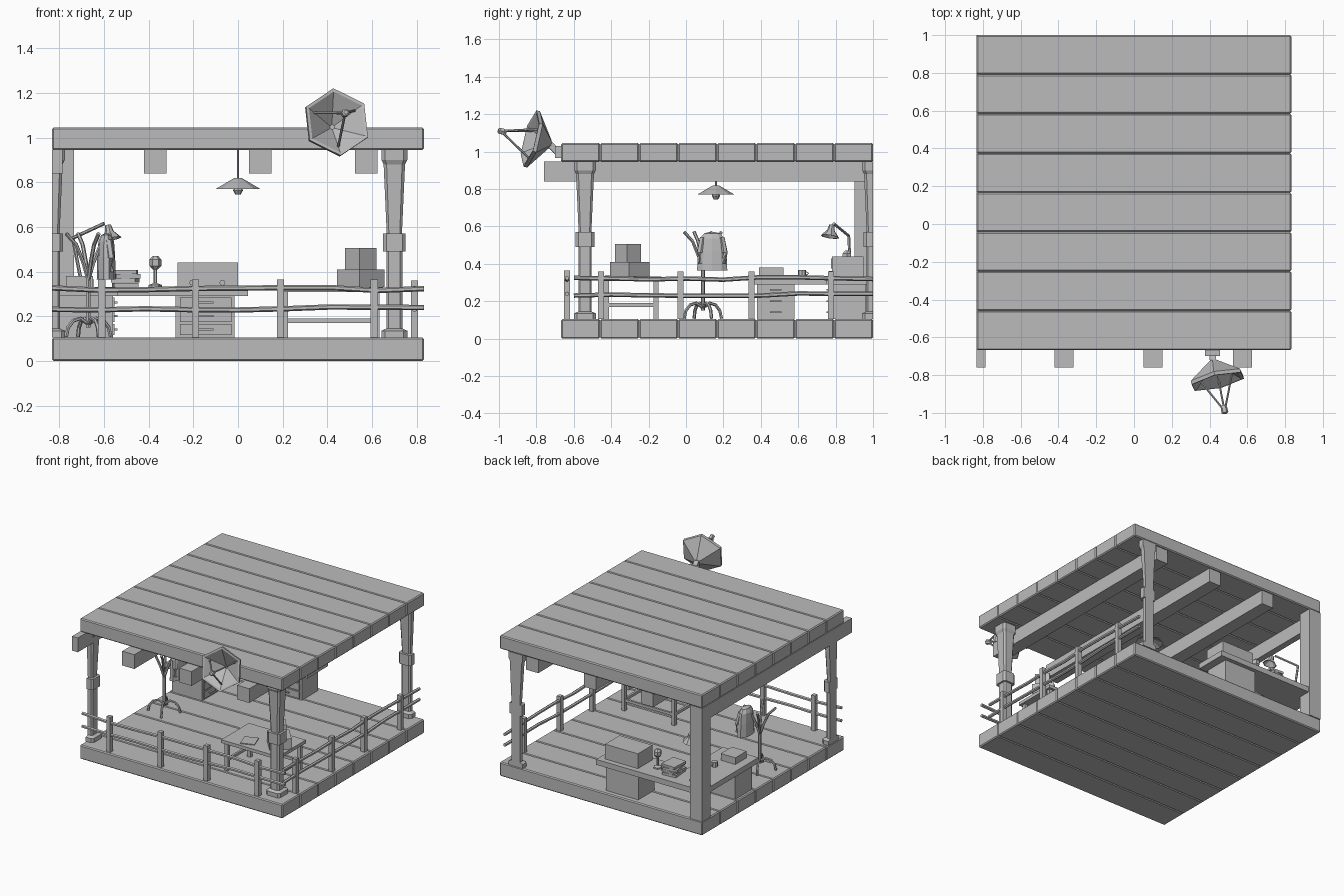
import bpy, bmesh, math, random
from mathutils import Vector, Matrix

random.seed(4)
cube = bpy.data.objects.get("Cube")
if cube:
    bpy.data.objects.remove(cube)

GREY = (0.5, 0.5, 0.5, 1)
mat = bpy.data.materials.new("plain grey")
mat.use_nodes = True
mat.diffuse_color = GREY
mat.node_tree.nodes["Principled BSDF"].inputs["Base Color"].default_value = GREY


def finish(name, bm):
    bmesh.ops.recalc_face_normals(bm, faces=bm.faces)
    me = bpy.data.meshes.new(name)
    bm.to_mesh(me)
    bm.free()
    me.materials.append(mat)
    ob = bpy.data.objects.new(name, me)
    bpy.context.collection.objects.link(ob)
    return ob


def box(name, xs, ys, zs, turn=0, bevel=0):
    """Box from ranges, turned about its own centre in degrees."""
    bm = bmesh.new()
    bmesh.ops.create_cube(bm, size=1)
    size = [b - a for a, b in (xs, ys, zs)]
    mid = [(a + b) / 2 for a, b in (xs, ys, zs)]
    bm.transform(Matrix.Translation(mid) @ Matrix.Rotation(math.radians(turn), 4, "Z")
                 @ Matrix.Diagonal(size + [1]))
    if bevel:
        bmesh.ops.bevel(bm, geom=bm.edges[:], offset=bevel, segments=1, affect="EDGES")
    return finish(name, bm)


def lathe(name, profile, sides, at, axis=(0, 0, 1), phase=0):
    """Faceted solid from (radius, height) pairs along an axis."""
    bm = bmesh.new()
    rings = []
    for r, h in profile:
        rings.append([bm.verts.new((r * math.cos(a), r * math.sin(a), h)) for a in
                      (phase + math.tau * i / sides for i in range(sides))])
    for lo, hi in zip(rings, rings[1:]):
        for i in range(sides):
            j = (i + 1) % sides
            bm.faces.new((lo[i], lo[j], hi[j], hi[i]))
    bm.faces.new(rings[0])
    bm.faces.new(rings[-1])
    turn = Vector(axis).to_track_quat("Z", "Y").to_matrix().to_4x4()
    bm.transform(Matrix.Translation(at) @ turn)
    return finish(name, bm)


def rod(name, points, radius, sides=6):
    """Faceted tube along a chain of points."""
    bm = bmesh.new()
    pts = [Vector(p) for p in points]
    rings = []
    for i, p in enumerate(pts):
        d = pts[min(i + 1, len(pts) - 1)] - pts[max(i - 1, 0)]
        q = d.to_track_quat("Z", "Y")
        rings.append([bm.verts.new(p + q @ Vector((radius * math.cos(a), radius * math.sin(a), 0)))
                      for a in (math.tau * (k + .5) / sides for k in range(sides))])
    for lo, hi in zip(rings, rings[1:]):
        for k in range(sides):
            j = (k + 1) % sides
            bm.faces.new((lo[k], lo[j], hi[j], hi[k]))
    bm.faces.new(rings[0])
    bm.faces.new(rings[-1])
    return finish(name, bm)


# Plank floor and plank roof
W, FRONT, BACK = .833, -.668, 1.0
pitch = (BACK - FRONT) / 8
for name, zs in (("floor_plank", (0, .104)), ("roof_plank", (.945, 1.045))):
    for i in range(8):
        y = FRONT + pitch * i
        box(name, (-W, W), (y, y + pitch), zs, bevel=.007)

# Roof beams, with the left one cut flush
for a, b in ((-W, -.785), (-.42, -.32), (.05, .15), (.525, .625)):
    box("roof_beam", (a, b), (-.76, .985), (.84, .946))


# Chamfered columns, two of them sliced flush with the deck
def column(x, y):
    bm = bmesh.new()
    steps = [(.104, .058), (.135, .058), (.145, .036), (.49, .036), (.49, .05), (.57, .05),
             (.57, .034), (.88, .048), (.9, .058), (.946, .058)]
    rings = []
    for z, h in steps:
        c = h * .72
        rings.append([bm.verts.new((x + u, y + v, z)) for u, v in
                      ((h, -c), (h, c), (c, h), (-c, h), (-h, c), (-h, -c), (-c, -h), (c, -h))])
    for lo, hi in zip(rings, rings[1:]):
        for i in range(8):
            j = (i + 1) % 8
            bm.faces.new((lo[i], lo[j], hi[j], hi[i]))
    bm.faces.new(rings[0])
    bm.faces.new(rings[-1])
    for co, no in (((-W, 0, 0), (-1, 0, 0)), ((0, BACK, 0), (0, 1, 0))):
        cut = bmesh.ops.bisect_plane(bm, geom=bm.verts[:] + bm.edges[:] + bm.faces[:],
                                     plane_co=co, plane_no=no, clear_outer=True)
        edges = [e for e in cut["geom_cut"] if isinstance(e, bmesh.types.BMEdge)]
        if edges:
            bmesh.ops.holes_fill(bm, edges=edges, sides=0)
    finish("column", bm)


column(.7, -.54)
column(-W, -.54)
column(.7, BACK)
box("corner_post", (-W, -.735), (.9, BACK), (.104, .946))

# Railings with slightly uneven rails
for x in (-.61, -.19, .19, .61):
    box("front_rail_post", (x - .016, x + .016), (-.652, -.62), (.104, .365))
for y in (-.455, -.03, .35, .775):
    box("side_rail_post", (.775, .807), (y - .016, y + .016), (.104, .36))
for z in (.235, .322):
    wave = lambda: z + random.uniform(-.008, .008)
    rod("front_rail", [(-W + i * W / 4, -.636, wave()) for i in range(9)], .012)
    rod("side_rail", [(.791, -.6 + i * .2, wave()) for i in range(9)], .012)

# L-shaped desk with two drawer cabinets
box("desk_top", (-W, .045), (.75, .99), (.29, .33))
box("desk_wing", (-W, -.54), (.34, .75), (.29, .33))
box("desk_cabinet", (-.28, -.015), (.77, .96), (.104, .29))
box("wing_cabinet", (-.81, -.56), (.38, .58), (.104, .29))
for z in (.115, .175, .235):
    box("desk_drawer", (-.26, -.03), (.762, .77), (z, z + .05))
    box("desk_handle", (-.18, -.11), (.75, .762), (z + .022, z + .03))
    box("wing_drawer", (-.56, -.552), (.395, .565), (z, z + .05))
    box("wing_handle", (-.552, -.54), (.45, .51), (z + .022, z + .03))

# Radio
box("radio_body", (-.27, 0), (.78, .95), (.33, .44))
box("radio_panel", (-.25, -.03), (.774, .78), (.375, .428))
for x in (-.205, -.07):
    lathe("radio_knob", [(.013, 0), (.013, .015)], 8, (x, .78, .35), (0, -1, 0))

# Book stack, desk microphone, small box and mug
for i, turn in enumerate((4, -9, 12, -3)):
    z = .33 + i * .02
    box("book", (-.56, -.45), (.8, .93), (z, z + .018), turn)
lathe("microphone_base", [(.03, 0), (.03, .01), (.008, .018), (.008, .085)], 6, (-.37, .86, .33))
lathe("microphone_head", [(.012, -.03), (.027, -.014), (.027, .014), (.012, .03)], 6, (-.37, .86, .44))
box("small_box", (-.77, -.65), (.39, .52), (.33, .38))
lathe("mug", [(.022, 0), (.022, .036)], 8, (-.67, .62, .33))
rod("mug_handle", [(-.67, .642, .358), (-.67, .655, .35), (-.67, .642, .338)], .004, 4)

# Desk lamp
lathe("lamp_base", [(.045, 0), (.045, .012), (.012, .02)], 8, (-.7, .88, .33))
rod("lamp_lower_arm", [(-.7, .88, .345), (-.74, .87, .55)], .008)
rod("lamp_upper_arm", [(-.74, .87, .55), (-.6, .79, .615)], .008)
lathe("lamp_shade", [(.014, .065), (.02, .035), (.05, 0), (.045, 0), (.012, .035)], 8,
      (-.57, .77, .545), (-.2, .15, 1))

# Coat rack with arched feet, curved hooks and a coat
RX, RY = -.67, .09
rod("rack_pole", [(RX, RY, .15), (RX, RY, .42)], .011)
for i in range(4):
    a = math.radians(25 + 90 * i)
    arc = lambda pts: [(RX + r * math.cos(a), RY + r * math.sin(a), z) for r, z in pts]
    rod("rack_foot", arc([(0, .165), (.04, .19), (.075, .18), (.1, .15), (.11, .108)]), .009)
    rod("rack_hook", arc([(0, .36), (.025, .44), (.06, .52), (.11, .57)]), .009)
coat = lathe("coat", [(.085, 0), (.08, .1), (.07, .17), (.045, .198), (.015, .205)], 10,
             (-.59, .14, .365))
for v in coat.data.vertices:
    v.co.x = -.59 + (v.co.x + .59) * .5
for side in (-1, 1):
    rod("coat_sleeve", [(-.58, .14 + side * .05, .54), (-.57, .14 + side * .066, .46),
                        (-.57, .14 + side * .062, .4)], .018)

# Side table
box("table_top", (.18, .65), (-.455, -.13), (.308, .332))
for x in (.21, .62):
    for y in (-.425, -.16):
        box("table_leg", (x - .013, x + .013), (y - .013, y + .013), (.104, .31))
    box("table_side_bar", (x - .008, x + .008), (-.425, -.16), (.17, .19))
box("table_long_bar", (.21, .62), (-.168, -.152), (.17, .19))
box("lower_carton", (.475, .625), (-.375, -.225), (.332, .41), 42)
box("upper_carton", (.5, .6), (-.36, -.26), (.41, .505), 40)
box("paper", (.3, .4), (-.42, -.31), (.332, .338), 20)

# Hanging lamp
rod("pendant_cord", [(0, .16, .81), (0, .16, .946)], .006)
lathe("pendant_shade", [(.015, .05), (.1, 0), (.096, 0), (.012, .04)], 8, (0, .16, .77))
lathe("pendant_bulb", [(.012, 0), (.022, .018), (.014, .05)], 8, (0, .16, .745))

# Six-sided dish with feed, struts and roof bracket
apex = Vector((.42, -.735, 1.045))
feed = Vector((.48, -.99, 1.11))
aim = (feed - apex).normalized()
lathe("dish", [(.02, -.012), (.155, .085), (.155, .105), (.14, .103), (.012, .008)], 6,
      apex, aim, math.radians(33))
q = aim.to_track_quat("Z", "Y")
for i in range(3):
    a = math.radians(33 + 120 * i)
    rim = apex + q @ Vector((.11 * math.cos(a), .11 * math.sin(a), .075))
    rod("dish_strut", [rim, feed], .006)
lathe("dish_feed", [(.013, -.03), (.018, -.015), (.018, .01), (.01, .015)], 6, feed, aim)
rod("dish_arm", [apex, (.415, -.69, 1.0), (.415, -.66, .985)], .024, 4)
box("dish_bracket", (.375, .455), (-.7, -.66), (.965, 1.03))
